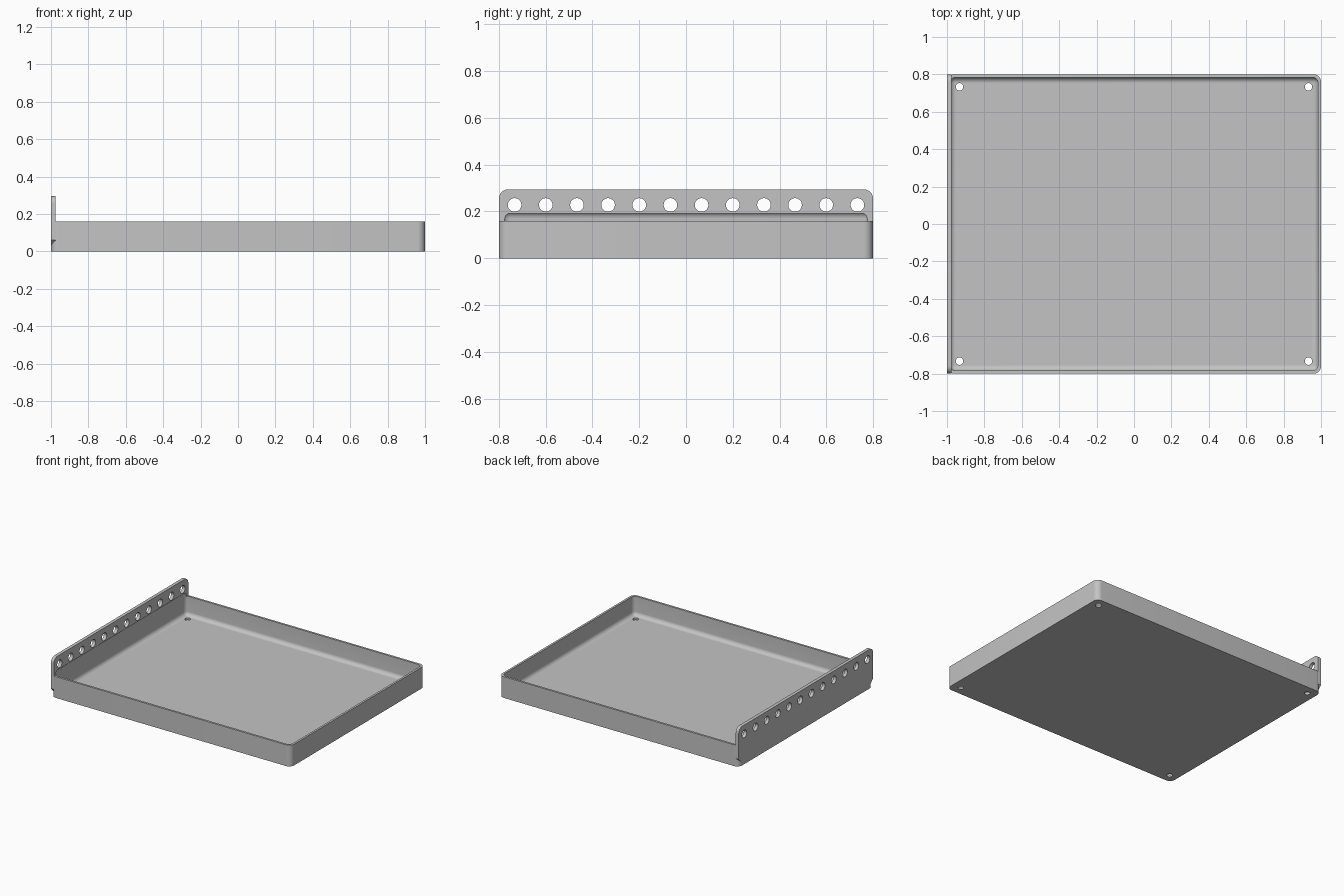
import bpy, bmesh
from math import radians
from mathutils import Matrix, Vector

if "Cube" in bpy.data.objects:
    bpy.data.objects.remove(bpy.data.objects["Cube"])

grey = bpy.data.materials.new("plain grey")
grey.use_nodes = True
colour = (0.55, 0.55, 0.55, 1)
grey.diffuse_color = colour
grey.node_tree.nodes["Principled BSDF"].inputs["Base Color"].default_value = colour

WALL = 0.016
PLATE = 0.025
RIM = 0.16
TOP = 0.295


def make_object(name, bm):
    bmesh.ops.recalc_face_normals(bm, faces=bm.faces)
    mesh = bpy.data.meshes.new(name)
    bm.to_mesh(mesh)
    bm.free()
    mesh.materials.append(grey)
    obj = bpy.data.objects.new(name, mesh)
    bpy.context.collection.objects.link(obj)
    return obj


def box(bm, low, high):
    low, high = Vector(low), Vector(high)
    place = Matrix.Translation((low + high) / 2) @ Matrix.Diagonal((*(high - low), 1))
    bmesh.ops.create_cube(bm, size=1, matrix=place)


def bevel(bm, edges, size, segments):
    bmesh.ops.bevel(bm, geom=list(edges), offset=size, offset_type='OFFSET',
                    segments=segments, profile=0.5, affect='EDGES')


def along(edge, axis):
    d = edge.verts[1].co - edge.verts[0].co
    return abs(d[axis]) > 0.99 * d.length


def drill(bm, centre, radius, turn):
    bmesh.ops.create_cone(bm, cap_ends=True, segments=32, radius1=radius, radius2=radius,
                          depth=0.12, matrix=Matrix.Translation(centre) @ turn)


def combine(obj, other, operation):
    mod = obj.modifiers.new(operation, 'BOOLEAN')
    mod.operation = operation
    mod.solver = 'EXACT'
    mod.object = other
    bpy.context.view_layer.objects.active = obj
    bpy.ops.object.modifier_apply(modifier=mod.name)
    bpy.data.objects.remove(other)


# Tray block with rounded upright corners
bm = bmesh.new()
box(bm, (-1, -0.8, 0), (1, 0.8, RIM))
bevel(bm, [e for e in bm.edges if along(e, 2)], 0.04, 8)
tray = make_object("tray", bm)

# Mounting plate: rounded top corners, sloped lower corners
bm = bmesh.new()
box(bm, (-1, -0.8, 0.025), (-1 + PLATE, 0.8, TOP))
across = [e for e in bm.edges if along(e, 0)]
bevel(bm, [e for e in across if e.verts[0].co.z > RIM], 0.04, 8)
low = [e for e in bm.edges if along(e, 0) and e.verts[0].co.z < 0.03]
bevel(bm, low, 0.035, 1)
plate = make_object("mounting_plate", bm)
combine(tray, plate, 'UNION')

# Hollow with rounded edges, slightly undercutting the plate
bm = bmesh.new()
box(bm, (-1 + WALL, -0.8 + WALL, WALL), (1 - WALL, 0.8 - WALL, 0.2))
bevel(bm, bm.edges, 0.03, 8)
combine(tray, make_object("hollow_cutter", bm), 'DIFFERENCE')

# Row of plate holes and four floor holes
bm = bmesh.new()
for i in range(12):
    drill(bm, (-1, (i - 5.5) * 0.1333, 0.228), 0.029, Matrix.Rotation(radians(90), 4, 'Y'))
for x in (-0.933, 0.933):
    for y in (-0.733, 0.733):
        drill(bm, (x, y, 0), 0.02, Matrix.Identity(4))
combine(tray, make_object("hole_cutter", bm), 'DIFFERENCE')

# Smooth the fillets, keep the hard edges
bpy.ops.object.select_all(action='DESELECT')
tray.select_set(True)
bpy.context.view_layer.objects.active = tray
bpy.ops.object.shade_smooth_by_angle(angle=radians(30))
